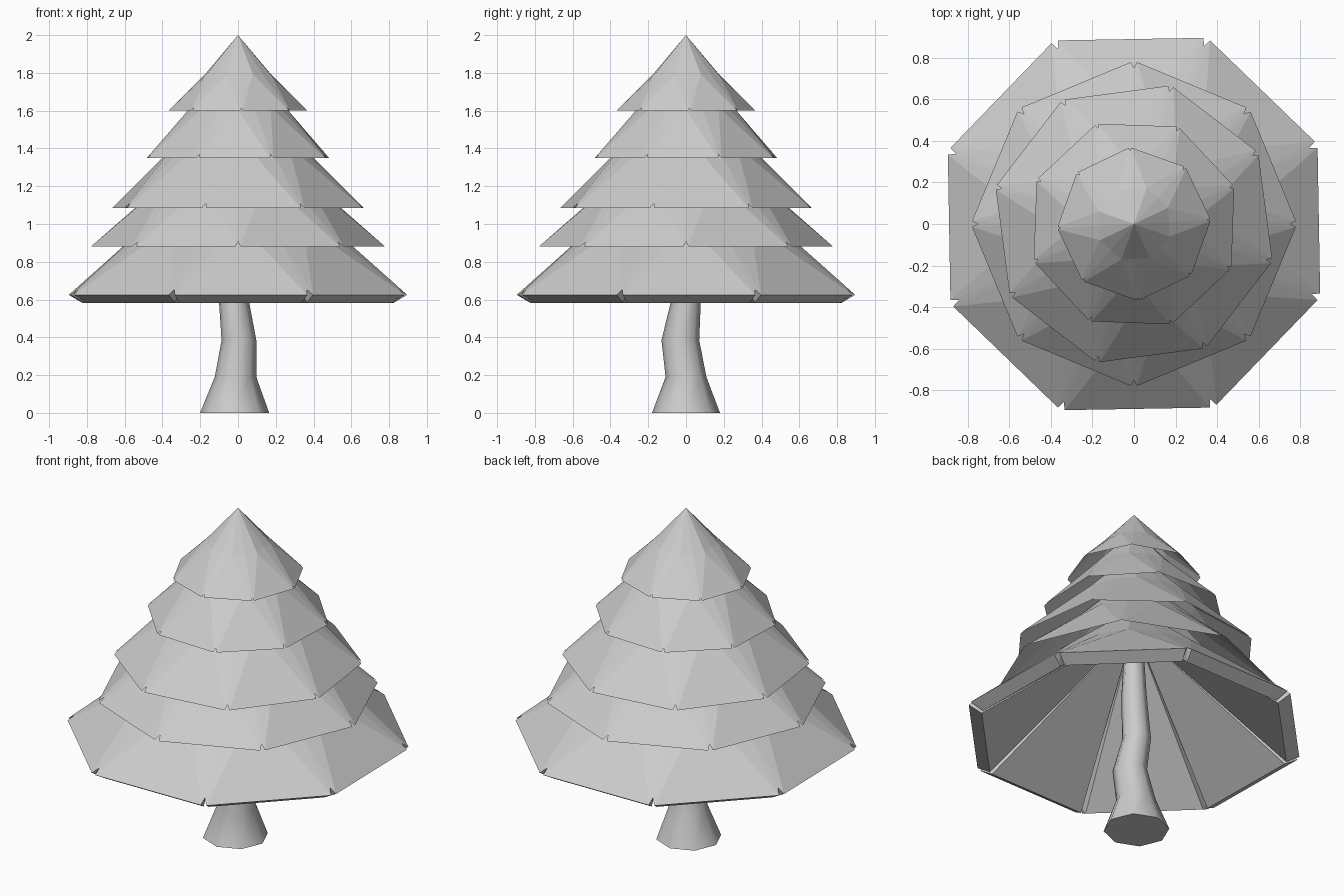
import bpy, bmesh
from math import cos, sin, pi, radians, tan

if "Cube" in bpy.data.objects:
    bpy.data.objects.remove(bpy.data.objects["Cube"])


def make_object(name, bm):
    bmesh.ops.recalc_face_normals(bm, faces=bm.faces)
    mesh = bpy.data.meshes.new(name)
    bm.to_mesh(mesh)
    bm.free()
    obj = bpy.data.objects.new(name, mesh)
    bpy.context.collection.objects.link(obj)
    return obj


def polar(bm, r, ang, z, side=0.0):
    # point at distance r along ang, shifted sideways along the tangent
    return bm.verts.new((r * cos(ang) - side * sin(ang), r * sin(ang) + side * cos(ang), z))


def foliage_tier(name, corner_r, z, height, turn, lined=False):
    """Eight triangular boughs separated by creased valleys, meeting at an apex."""
    bm = bmesh.new()
    a = corner_r * cos(pi / 8)              # distance to the panel middle
    w = a * tan(pi / 8) * 0.95              # half width of the rim
    apex = bm.verts.new((0, 0, z + height))
    start, end, tip, notch, crease = [], [], [], [], []
    for i in range(8):
        ang = radians(turn) + i * pi / 4
        start.append(polar(bm, a, ang, z, -w))
        end.append(polar(bm, a, ang, z, w))
        tip.append(polar(bm, a * 0.53, ang, z + height * 0.485))
        notch.append(polar(bm, corner_r * 0.955, ang + pi / 8, z + height * 0.035))
        crease.append(polar(bm, corner_r * 0.455, ang + pi / 8, z + height * 0.5))
    for i in range(8):
        j = (i + 1) % 8
        bm.faces.new((start[i], end[i], tip[i]))
        bm.faces.new((end[i], notch[i], crease[i]))
        bm.faces.new((end[i], crease[i], tip[i]))
        bm.faces.new((tip[i], crease[i], apex))
        bm.faces.new((notch[i], start[j], crease[i]))
        bm.faces.new((start[j], tip[j], crease[i]))
        bm.faces.new((tip[j], apex, crease[i]))
    if lined:
        # inner lining of the lowest tier, joined along each rim
        top = bm.verts.new((0, 0, z + height - 0.12))
        s2, e2 = [], []
        for i in range(8):
            ang = radians(turn) + i * pi / 4
            s2.append(polar(bm, a - 0.07, ang, z - 0.042, -w + 0.025))
            e2.append(polar(bm, a - 0.07, ang, z - 0.042, w - 0.025))
        for i in range(8):
            j = (i + 1) % 8
            bm.faces.new((start[i], end[i], e2[i], s2[i]))
            bm.faces.new((s2[i], e2[i], top))
            bm.faces.new((e2[i], notch[i], end[i]))
            bm.faces.new((s2[j], start[j], notch[i]))
            bm.faces.new((e2[i], top, notch[i]))
            bm.faces.new((s2[j], notch[i], top))
    return make_object(name, bm)


# Foliage from bottom to top: corner radius, rim height, tier height, turn
foliage_tier("foliage_bottom", 0.963, 0.625, 0.78, 1, lined=True)
foliage_tier("foliage_lower", 0.785, 0.88, 0.74, 22.5)
foliage_tier("foliage_middle", 0.69, 1.085, 0.68, 7.5)
foliage_tier("foliage_upper", 0.515, 1.35, 0.55, -2)
foliage_tier("foliage_top", 0.37, 1.60, 0.40, 25.5)

# Crooked trunk: x, y, z, radius in x, radius in y
rings = [(-0.018, 0, 0, 0.183, 0.18), (-0.013, 0, 0.19, 0.11, 0.108),
         (0.005, -0.03, 0.385, 0.092, 0.1), (-0.02, -0.002, 0.58, 0.08, 0.08),
         (0, 0, 0.85, 0.07, 0.07), (0, 0, 1.2, 0.05, 0.05)]
bm = bmesh.new()
loops = [[bm.verts.new((x + rx * cos(k * pi / 4), y + ry * sin(k * pi / 4), z)) for k in range(8)]
         for x, y, z, rx, ry in rings]
for lo, hi in zip(loops, loops[1:]):
    for k in range(8):
        n = (k + 1) % 8
        bm.faces.new((lo[k], lo[n], hi[n], hi[k]))
bm.faces.new(loops[0][::-1])
bm.faces.new(loops[-1])
trunk = make_object("trunk", bm)
bpy.context.view_layer.objects.active = trunk
trunk.select_set(True)
bpy.ops.object.shade_smooth_by_angle(angle=radians(50))
